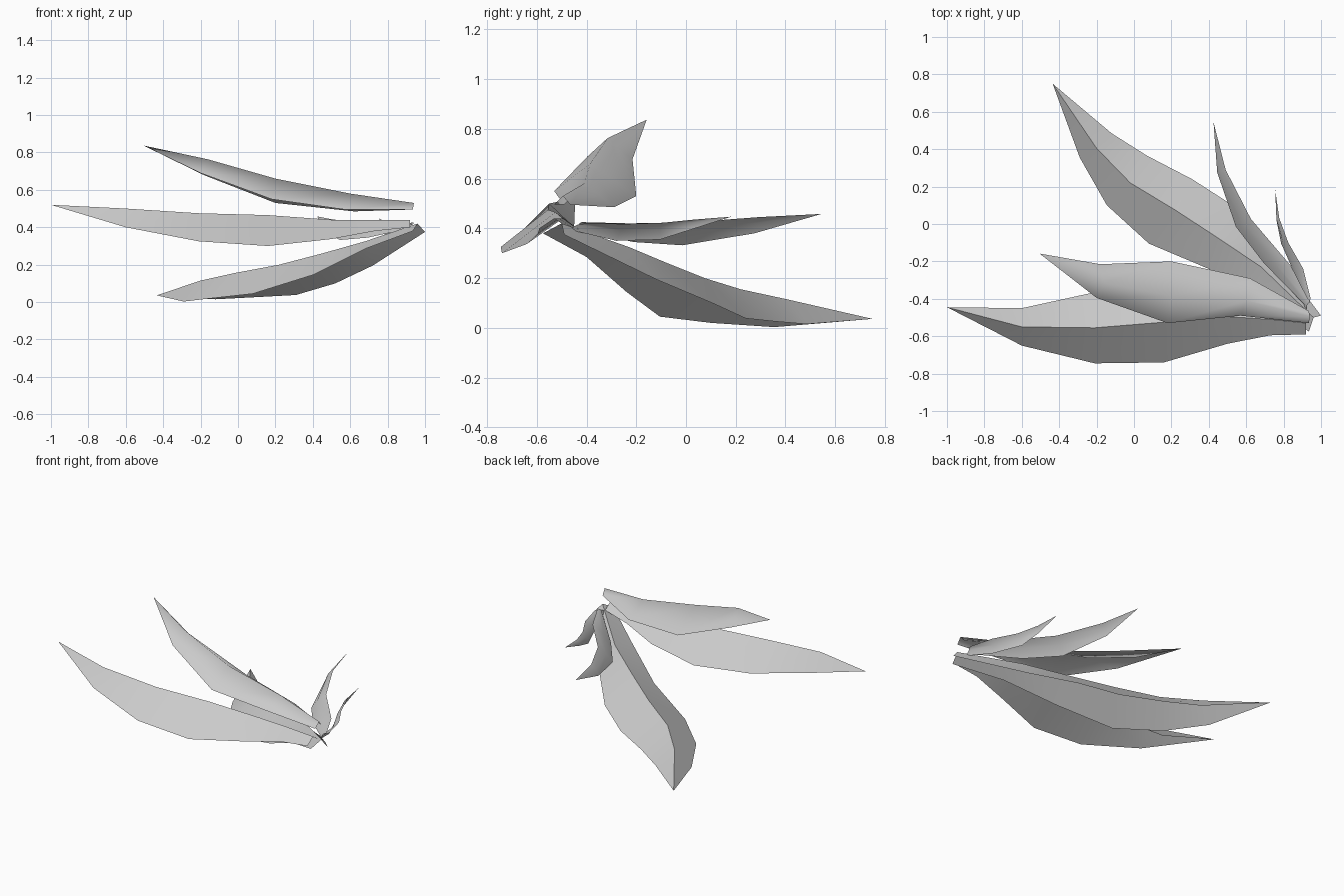
import bpy, bmesh, math
from mathutils import Vector

grey = bpy.data.materials.new("leaf_grey")
grey.diffuse_color = (0.6, 0.6, 0.6, 1)


def leaf(name, tip, edge_a, ridge, edge_b, angle):
    """Folded leaf: rows of edge / ridge / edge points, closed by a fan at the tip."""
    bm = bmesh.new()
    top = bm.verts.new(tip)
    rows = [[bm.verts.new(p) for p in row] for row in zip(edge_a, ridge, edge_b)]
    for i in range(2):
        bm.faces.new((top, rows[0][i], rows[0][i + 1]))
        for r, s in zip(rows, rows[1:]):
            bm.faces.new((r[i], s[i], s[i + 1], r[i + 1]))
    bmesh.ops.recalc_face_normals(bm, faces=bm.faces)
    bm.normal_update()
    if sum(f.normal.z * f.calc_area() for f in bm.faces) < 0:
        bmesh.ops.reverse_faces(bm, faces=bm.faces)
    mesh = bpy.data.meshes.new(name)
    bm.to_mesh(mesh)
    bm.free()
    mesh.materials.append(grey)
    ob = bpy.data.objects.new(name, mesh)
    bpy.context.collection.objects.link(ob)
    bpy.ops.object.select_all(action='DESELECT')
    ob.select_set(True)
    bpy.context.view_layer.objects.active = ob
    bpy.ops.object.shade_smooth_by_angle(angle=math.radians(angle))


def narrow_leaf(name, tip, low, high):
    """Slim leaf between a low and a high edge, with a slight bulge along the middle."""
    mid = [(Vector(a) + Vector(b)) / 2 + Vector((-0.008, 0, 0.008)) for a, b in zip(low, high)]
    leaf(name, tip, low, mid, high, 60)


# Long side leaf: ridge x, y, z with the half width and the drop of both edges
side = [(-0.6, -0.55, 0.50, 0.10, 0.10), (-0.21, -0.555, 0.475, 0.19, 0.15),
        (0.16, -0.525, 0.465, 0.215, 0.165), (0.5, -0.495, 0.44, 0.145, 0.103),
        (0.73, -0.51, 0.44, 0.085, 0.06), (0.92, -0.53, 0.44, 0.06, 0.04)]
leaf("side_leaf", (-1, -0.445, 0.52),
     [(x, y - w, z - d) for x, y, z, w, d in side],
     [(x, y, z) for x, y, z, w, d in side],
     [(x, y + w, z - d) for x, y, z, w, d in side], 30)

# Upper leaf, smoothly rounded over the ridge
leaf("upper_leaf", (-0.505, -0.158, 0.837),
     [(-0.2, -0.395, 0.69), (0.18, -0.53, 0.55), (0.57, -0.49, 0.495), (0.935, -0.53, 0.495)],
     [(-0.16, -0.315, 0.763), (0.2, -0.385, 0.66), (0.6, -0.41, 0.58), (0.94, -0.495, 0.53)],
     [(-0.18, -0.215, 0.678), (0.2, -0.2, 0.53), (0.62, -0.29, 0.485), (0.935, -0.465, 0.495)],
     100)

# Large drooping back leaf
leaf("lower_leaf", (-0.435, 0.75, 0.036),
     [(-0.29, 0.355, 0.003), (-0.145, 0.10, 0.02), (0.08, -0.105, 0.045),
      (0.4, -0.24, 0.145), (0.68, -0.40, 0.285), (0.935, -0.575, 0.38)],
     [(-0.2, 0.405, 0.115), (-0.02, 0.22, 0.155), (0.22, 0.075, 0.20),
      (0.45, -0.075, 0.26), (0.68, -0.23, 0.325), (0.96, -0.5, 0.42)],
     [(-0.12, 0.485, 0.015), (0.07, 0.365, 0.025), (0.31, 0.24, 0.038),
      (0.52, 0.105, 0.10), (0.72, -0.12, 0.195), (1.0, -0.49, 0.375)], 30)

# Two slim leaves at the back
narrow_leaf("slim_leaf_long", (0.425, 0.545, 0.458),
            [(0.445, 0.275, 0.38), (0.545, -0.015, 0.332), (0.695, -0.21, 0.345), (0.92, -0.44, 0.395)],
            [(0.49, 0.29, 0.445), (0.625, 0.027, 0.425), (0.84, -0.225, 0.42), (0.94, -0.42, 0.425)])
narrow_leaf("slim_leaf_short", (0.755, 0.182, 0.447),
            [(0.762, 0.02, 0.395), (0.787, -0.105, 0.355), (0.865, -0.28, 0.35), (0.92, -0.47, 0.395)],
            [(0.777, 0.03, 0.435), (0.825, -0.10, 0.422), (0.905, -0.24, 0.418), (0.945, -0.4, 0.42)])
